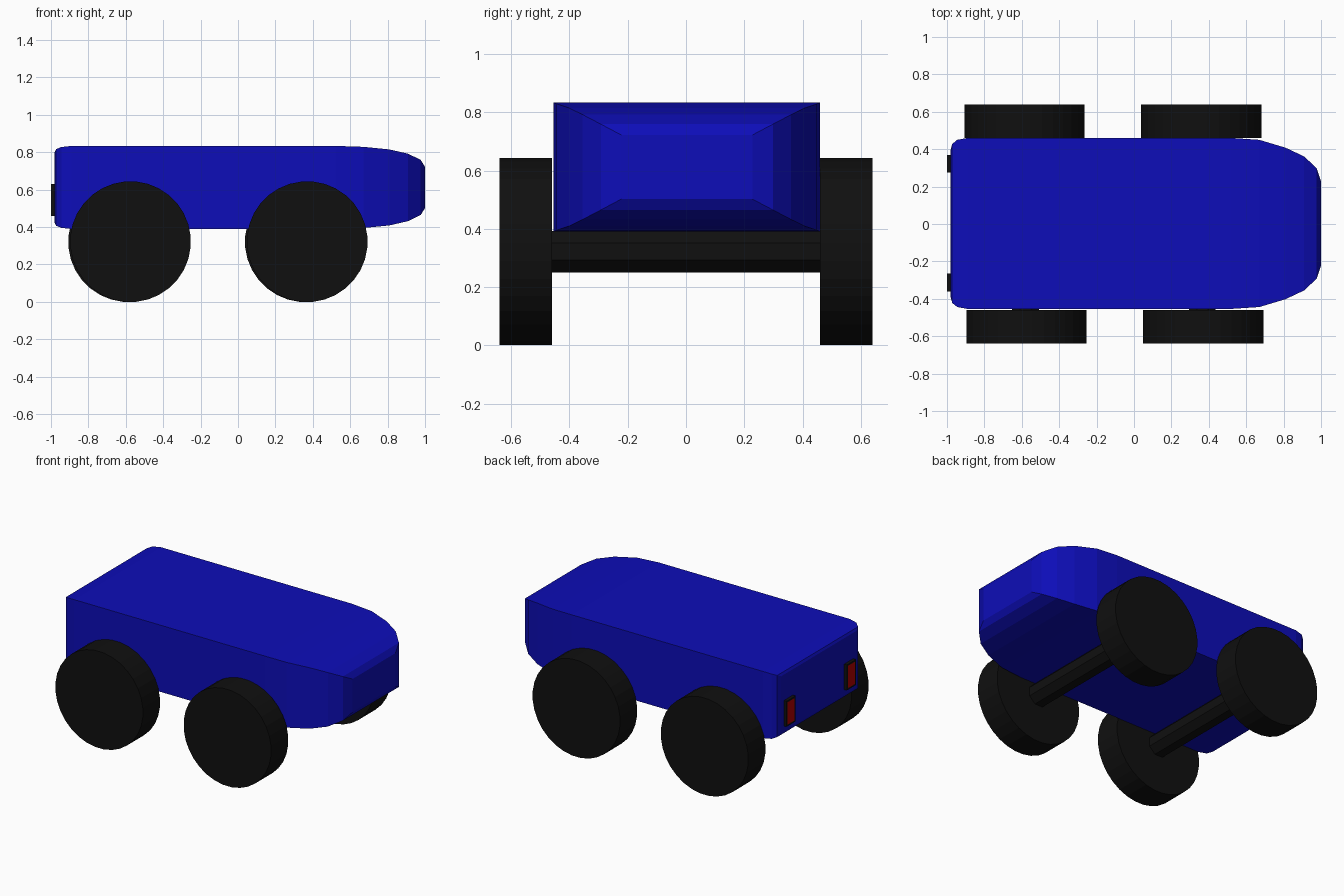
import bpy, bmesh, math
from mathutils import Matrix, Vector

cube = bpy.data.objects.get("Cube")
if cube:
    bpy.data.objects.remove(cube, do_unlink=True)


def material(name, colour):
    m = bpy.data.materials.new(name)
    m.use_nodes = True
    m.diffuse_color = (*colour, 1)
    m.node_tree.nodes["Principled BSDF"].inputs["Base Color"].default_value = (*colour, 1)
    return m


blue = material("body blue", (0.004, 0.004, 0.48))
black = material("rubber black", (0.005, 0.005, 0.005))
red = material("lamp red", (0.45, 0.0, 0.0))


def add_object(name, bm, *mats):
    bmesh.ops.recalc_face_normals(bm, faces=bm.faces)
    mesh = bpy.data.meshes.new(name)
    bm.to_mesh(mesh)
    bm.free()
    for m in mats:
        mesh.materials.append(m)
    obj = bpy.data.objects.new(name, mesh)
    bpy.context.collection.objects.link(obj)
    return obj


def cylinder(name, centre, radius, length, sides, mat):
    # Cylinder lying along y, with a flat side at the bottom
    bm = bmesh.new()
    turn = Matrix.Rotation(math.pi / 2, 4, "X") @ Matrix.Rotation(math.pi / sides, 4, "Z")
    bmesh.ops.create_cone(bm, cap_ends=True, segments=sides, radius1=radius,
                          radius2=radius, depth=length,
                          matrix=Matrix.Translation(centre) @ turn)
    return add_object(name, bm, mat)


# Body: rectangular sections along x (position, half width, half height)
MID_Y, MID_Z = 0.003, 0.612
stations = [
    (-0.98, 0.395, 0.19), (-0.972, 0.425, 0.205), (-0.945, 0.447, 0.216),
    (-0.89, 0.457, 0.222), (0.52, 0.457, 0.222), (0.67, 0.447, 0.217),
    (0.81, 0.405, 0.203), (0.91, 0.358, 0.18), (0.977, 0.295, 0.147),
    (1.0, 0.225, 0.11),
]
bm = bmesh.new()
rings = [[bm.verts.new((x, MID_Y + sy * w, MID_Z + sz * h))
          for sy, sz in ((-1, -1), (1, -1), (1, 1), (-1, 1))]
         for x, w, h in stations]
for a, b in zip(rings, rings[1:]):
    for i in range(4):
        j = (i + 1) % 4
        bm.faces.new((a[i], a[j], b[j], b[i]))
bm.faces.new(rings[0])
bm.faces.new(rings[-1])
add_object("body", bm, blue)

# Wheels and axles
RADIUS, WHEEL_Z = 0.323, 0.322
for side, sign, shift in (("left", 1, -0.005), ("right", -1, 0.005)):
    for end, x in (("rear", -0.58), ("front", 0.365)):
        cylinder(f"{end}_{side}_wheel", Vector((x + shift, sign * 0.55, WHEEL_Z)),
                 RADIUS, 0.18, 32, black)
for end, x in (("rear", -0.58), ("front", 0.365)):
    cylinder(f"{end}_axle", Vector((x, 0, WHEEL_Z)), 0.077, 0.94, 8, black)

# Tail lamps: black housings with a red inset on the rear face
for side, y in (("left", 0.322), ("right", -0.313)):
    bm = bmesh.new()
    size = Matrix.Diagonal((0.03, 0.095, 0.17, 1))
    bmesh.ops.create_cube(bm, size=1,
                          matrix=Matrix.Translation((-0.985, y, 0.545)) @ size)
    bm.normal_update()
    rear = min(bm.faces, key=lambda f: f.calc_center_median().x)
    bmesh.ops.inset_region(bm, faces=[rear], thickness=0.015)
    rear.material_index = 1
    add_object(f"{side}_tail_lamp", bm, black, red)
